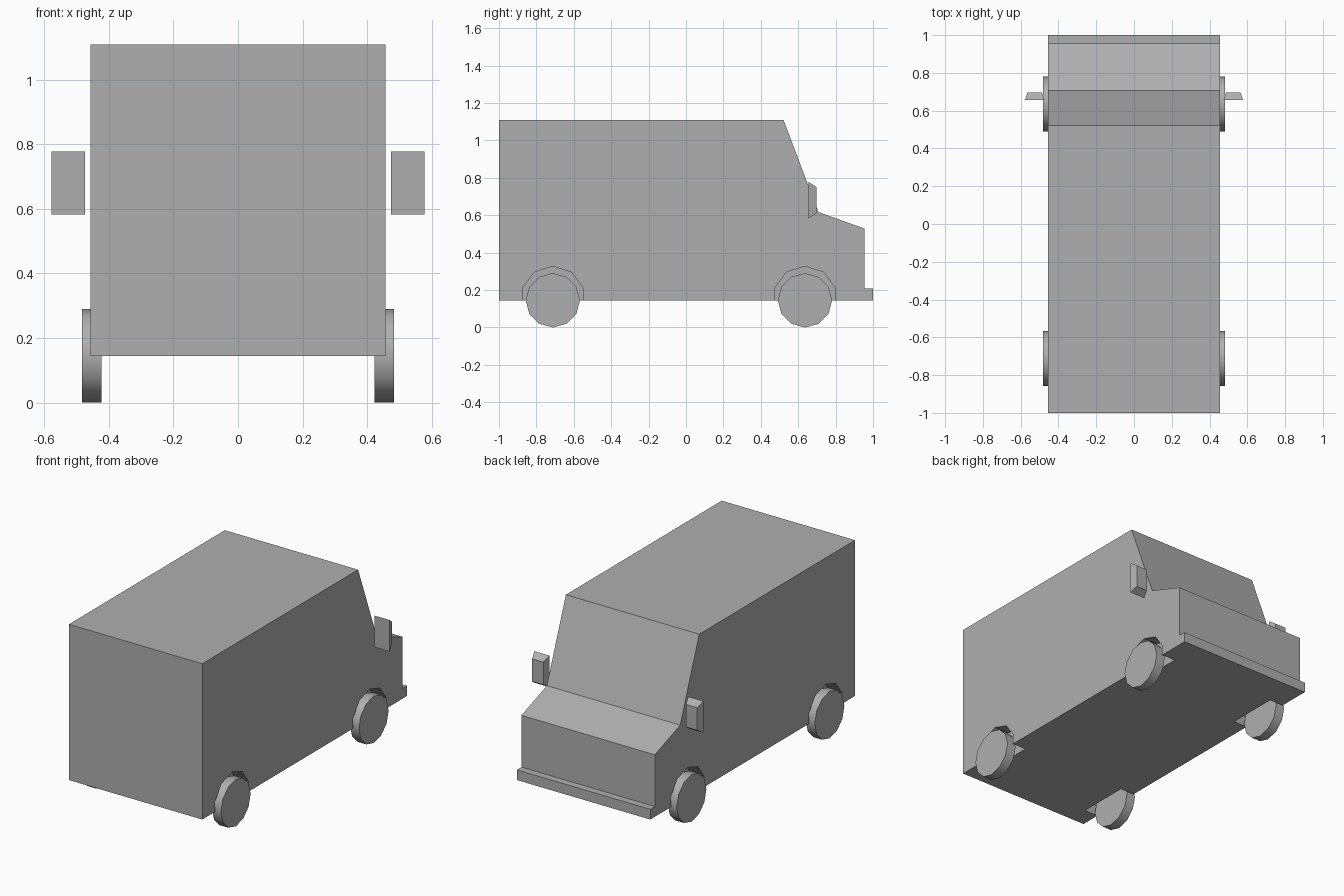
import bpy
import bmesh
import math

cube = bpy.data.objects.get("Cube")
if cube:
    bpy.data.objects.remove(cube, do_unlink=True)

grey = bpy.data.materials.new("plain grey")
grey.use_nodes = True
COLOUR = (0.43, 0.43, 0.43, 1)
grey.diffuse_color = COLOUR
grey.node_tree.nodes["Principled BSDF"].inputs["Base Color"].default_value = COLOUR


def loft(name, start, end):
    """Closed solid between two matching rings of points."""
    bm = bmesh.new()
    a = [bm.verts.new(p) for p in start]
    b = [bm.verts.new(p) for p in end]
    bm.faces.new(a)
    bm.faces.new(b[::-1])
    n = len(a)
    for i in range(n):
        j = (i + 1) % n
        bm.faces.new((a[j], a[i], b[i], b[j]))
    bmesh.ops.recalc_face_normals(bm, faces=bm.faces)
    mesh = bpy.data.meshes.new(name)
    bm.to_mesh(mesh)
    bm.free()
    mesh.materials.append(grey)
    obj = bpy.data.objects.new(name, mesh)
    bpy.context.collection.objects.link(obj)
    return obj


def prism(name, profile, x0, x1):
    """Side profile (y, z) extruded across x."""
    return loft(name, [(x0, y, z) for y, z in profile],
                [(x1, y, z) for y, z in profile])


def ring(y, z, radius, sides):
    angles = [math.pi / 2 + math.tau * i / sides for i in range(sides)]
    return [(y + radius * math.cos(t), z + radius * math.sin(t)) for t in angles]


def activate(obj):
    bpy.ops.object.select_all(action='DESELECT')
    obj.select_set(True)
    bpy.context.view_layer.objects.active = obj


def rectangle(x0, x1, y, z0, z1):
    return [(x0, y, z0), (x1, y, z0), (x1, y, z1), (x0, y, z1)]


# Van body with sloped windscreen, bonnet and bumper lip
HALF = 0.456
body = prism("van_body", [(-1, 0.145), (-1, 1.108), (0.522, 1.108), (0.708, 0.617),
                          (0.955, 0.528), (0.955, 0.208), (1, 0.208), (1, 0.145)],
             -HALF, HALF)

AXLES = {"front": 0.636, "rear": -0.712}
SIDES = {"left": 1, "right": -1}

for side, s in SIDES.items():
    for end, y in AXLES.items():
        # Wheel arch recess
        cutter = prism("arch_cutter", ring(y, 0.156, 0.171, 10), s * 0.362, s * 0.6)
        cutter.hide_render = True
        cut = body.modifiers.new("wheel_arch", 'BOOLEAN')
        cut.operation = 'DIFFERENCE'
        cut.solver = 'EXACT'
        cut.object = cutter
        activate(body)
        bpy.ops.object.modifier_apply(modifier=cut.name)
        bpy.data.objects.remove(cutter, do_unlink=True)

        # Wheel
        wheel = prism(f"{end}_{side}_wheel", ring(y, 0.145, 0.145, 12),
                      s * 0.423, s * 0.483)
        activate(wheel)
        bpy.ops.object.shade_smooth_by_angle(angle=math.radians(45))

    # Tapered wing mirror
    loft(f"{side}_mirror",
         rectangle(s * 0.474, s * 0.578, 0.656, 0.583, 0.778),
         rectangle(s * 0.488, s * 0.564, 0.697, 0.61, 0.75))
